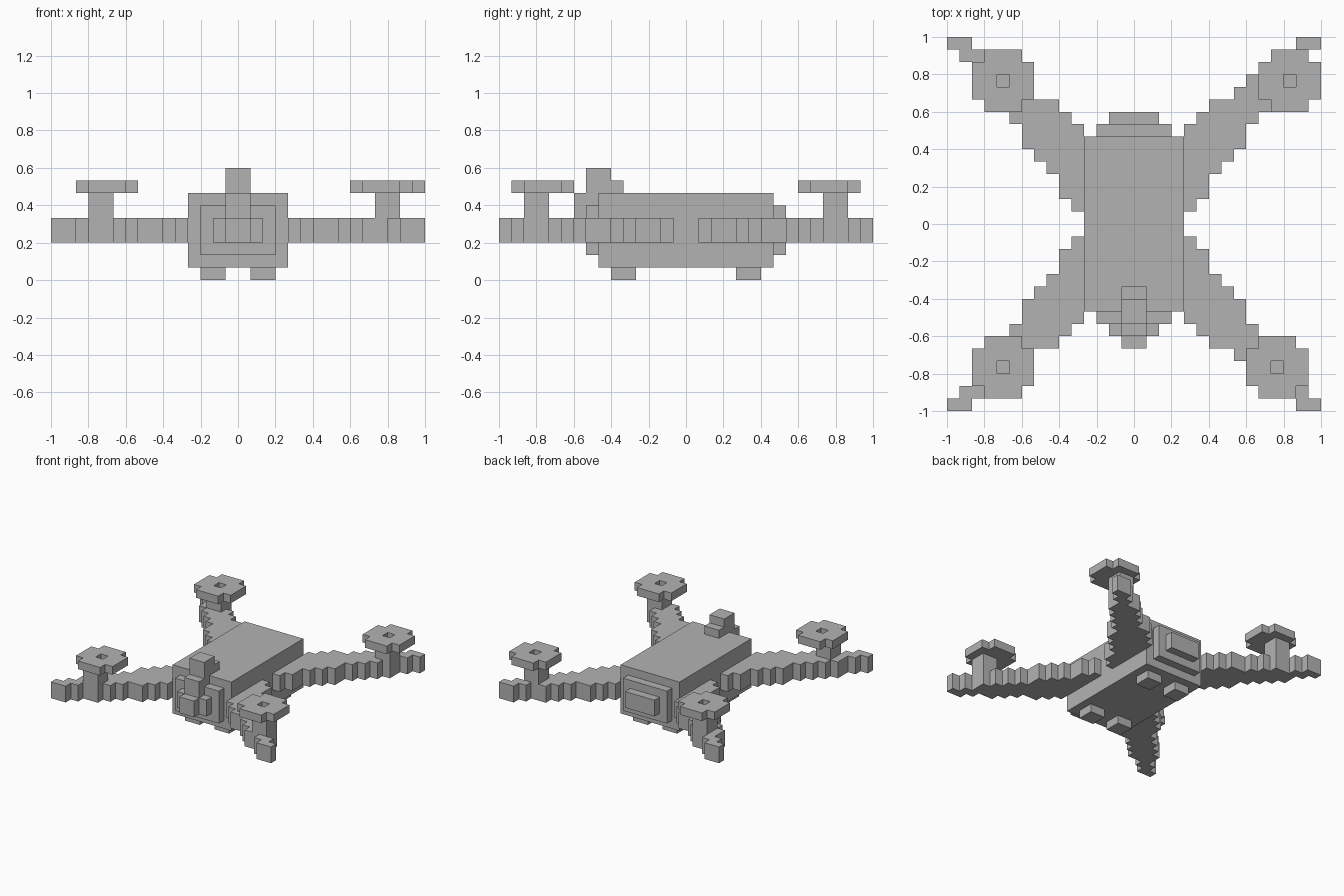
import bpy
import bmesh

U = 1 / 15   # one block of the 30 x 30 x 9 grid

if "Cube" in bpy.data.objects:
    bpy.data.objects.remove(bpy.data.objects["Cube"], do_unlink=True)

grey = bpy.data.materials.new("light_grey")
grey.use_nodes = True
colour = (0.45, 0.45, 0.45, 1)
grey.diffuse_color = colour
grey.node_tree.nodes["Principled BSDF"].inputs["Base Color"].default_value = colour


def finish(name, bm):
    mesh = bpy.data.meshes.new(name)
    bm.to_mesh(mesh)
    bm.free()
    mesh.materials.append(grey)
    obj = bpy.data.objects.new(name, mesh)
    bpy.context.collection.objects.link(obj)
    return obj


def box(name, x, y, z):
    """Box from start and end block indices on each axis."""
    bm = bmesh.new()
    bmesh.ops.create_cube(bm, size=1)
    for v in bm.verts:
        v.co = [r[0 if c < 0 else 1] * U - shift
                for c, r, shift in zip(v.co, (x, y, z), (1, 1, 0))]
    return finish(name, bm)


def slab(name, cells, z0, z1):
    """Flat plate made of grid cells, thickened upwards."""
    bm = bmesh.new()
    for i, j in cells:
        corners = ((i, j), (i + 1, j), (i + 1, j + 1), (i, j + 1))
        bm.faces.new([bm.verts.new((a * U - 1, b * U - 1, z0 * U)) for a, b in corners])
    bmesh.ops.remove_doubles(bm, verts=bm.verts, dist=U / 10)
    obj = finish(name, bm)
    mod = obj.modifiers.new("thickness", "SOLIDIFY")
    mod.thickness = (z1 - z0) * U
    mod.offset = 1
    return obj


# Body with stepped plates at both ends
box("body", (11, 19), (8, 22), (1, 7))
box("front_plate", (12, 18), (7, 8), (2, 6))
box("front_inner_plate", (13, 17), (6, 7), (3, 5))
box("back_plate", (12, 18), (22, 23), (2, 6))
box("back_inner_plate", (13, 17), (23, 24), (3, 5))

# Camera on the nose, arching up over the body
box("camera_lens", (14, 16), (5, 6), (3, 5))
box("camera_neck", (14, 16), (6, 7), (5, 7))
box("camera_neck_base", (14, 16), (7, 8), (6, 7))
box("camera_head", (14, 16), (7, 9), (7, 9))
box("camera_back", (14, 16), (9, 10), (7, 8))

# Feet
for side, x in (("right", 12), ("left", 16)):
    for end, y in (("front", 9), ("back", 19)):
        box(f"{end}_{side}_foot", (x, x + 2), (y, y + 2), (0, 1))

# Tapering stepped arm: outer and inner edge for each column from the tip
outer = (0, 0, 1, 2, 2, 3, 4, 5, 5, 6, 7)
inner = (1, 2, 4, 5, 6, 7, 9, 10, 11, 13, 14)
arm = [(i, j) for i, (a, b) in enumerate(zip(outer, inner)) for j in range(a, b)]

# Rotor: square ring with its corners and centre left out
rotor = [(i, j) for i in range(-2, 3) for j in range(-2, 3)
         if abs(i) + abs(j) not in (0, 4)]

# Arms, rotor posts and rotors; each rotor has its own centre cell
for name, flip_x, flip_y, cx, cy in (
        ("front_right", False, False, 4, 3), ("front_left", True, False, 26, 3),
        ("back_right", False, True, 4, 26), ("back_left", True, True, 27, 26)):
    slab(name + "_arm", [(29 - i if flip_x else i, 29 - j if flip_y else j)
                         for i, j in arm], 3, 5)
    px, py = (26 if flip_x else 3), (26 if flip_y else 2)
    box(name + "_post", (px, px + 2), (py, py + 2), (5, 7))
    slab(name + "_rotor", [(cx + i, cy + j) for i, j in rotor], 7, 8)
